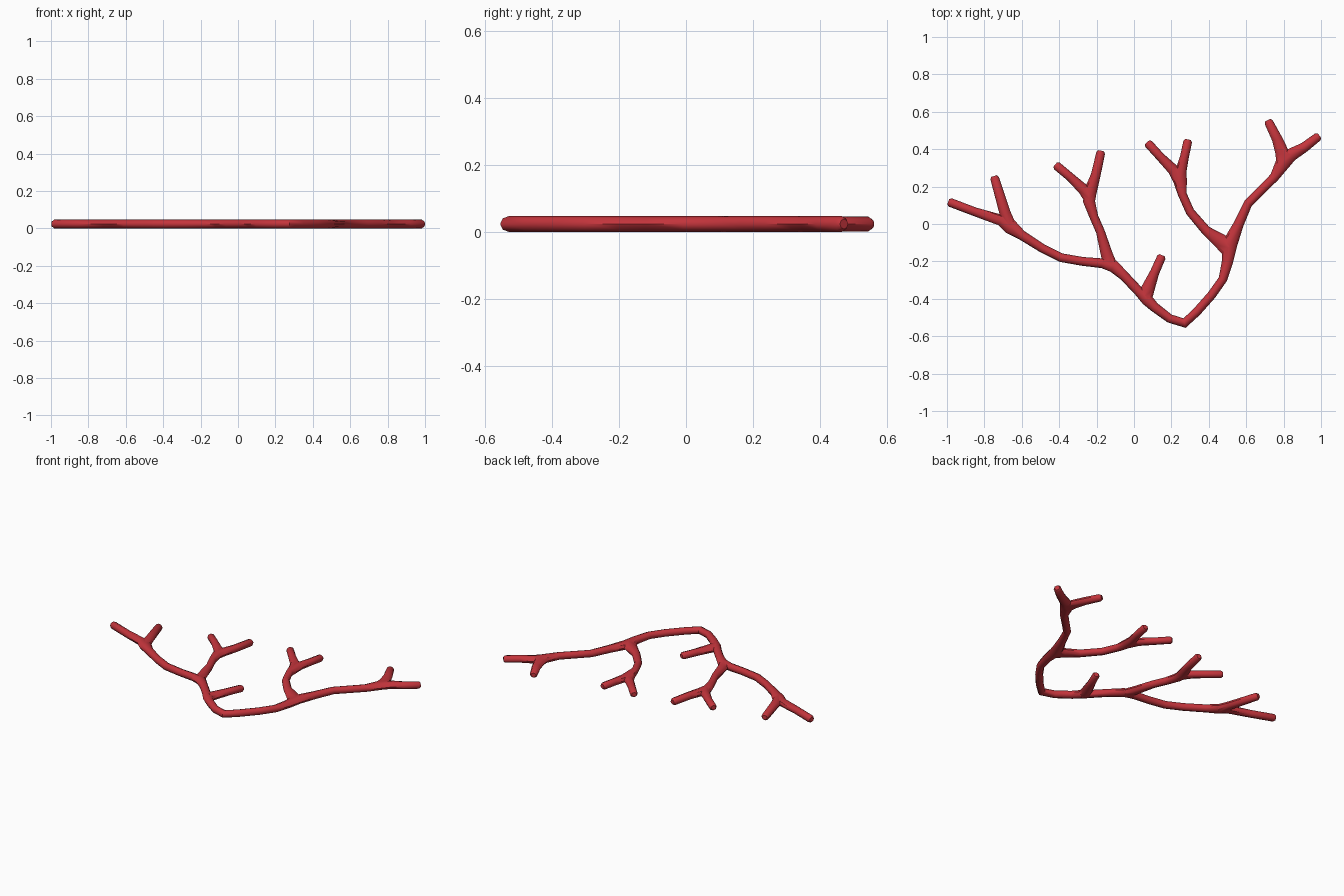
import bpy, bmesh, math
from mathutils import Vector

SIDES, R, ZC = 8, 0.0235, 0.0235

mat = bpy.data.materials.new("red")
mat.diffuse_color = (0.55, 0.035, 0.045, 1)


def tube(name, pts, rz, cap_start=False):
    """Closed octagonal tube lying flat; each point is (x, y[, half width])."""
    P = [Vector((p[0], p[1], ZC)) for p in pts]
    W = [p[2] if len(p) > 2 else R for p in pts]
    n = len(P)
    rings = []
    for i in range(n):
        a = (P[i] - P[i - 1]).normalized() if i > 0 else Vector()
        b = (P[i + 1] - P[i]).normalized() if i < n - 1 else Vector()
        t = (a + b).normalized()
        if i == 0 and cap_start:
            rings.append((P[0] - t * 0.012, t, W[0] * 0.65, rz * 0.65))
        rings.append((P[i], t, W[i], rz))
    # softened tip
    rings.append((P[-1] + t * 0.012, t, W[-1] * 0.65, rz * 0.65))

    bm = bmesh.new()
    loops = []
    for c, t, w, h in rings:
        side = Vector((-t.y, t.x, 0))
        loops.append([bm.verts.new(c + side * (w * math.cos(k * math.tau / SIDES))
                                   + Vector((0, 0, h * math.sin(k * math.tau / SIDES))))
                      for k in range(SIDES)])
    for A, B in zip(loops, loops[1:]):
        for k in range(SIDES):
            m = (k + 1) % SIDES
            bm.faces.new((A[k], A[m], B[m], B[k]))
    bm.faces.new(loops[0])
    bm.faces.new(loops[-1])
    bmesh.ops.recalc_face_normals(bm, faces=bm.faces)
    me = bpy.data.meshes.new(name)
    bm.to_mesh(me)
    bm.free()
    ob = bpy.data.objects.new(name, me)
    bpy.context.collection.objects.link(ob)
    me.materials.append(mat)
    return ob


# main stem, left tip to right tip
stem = tube("branching_stem", [
    (-0.982, 0.115), (-0.85, 0.065), (-0.71, 0.02, .03), (-0.66, -0.015, .04),
    (-0.60, -0.06, .026), (-0.49, -0.13), (-0.39, -0.18), (-0.275, -0.20),
    (-0.17, -0.21, .026), (-0.11, -0.225, .034), (-0.05, -0.28, .026),
    (0.03, -0.365, .026), (0.07, -0.405, .032), (0.11, -0.445, .026),
    (0.19, -0.505), (0.27, -0.53, .026), (0.335, -0.47), (0.415, -0.38),
    (0.475, -0.295), (0.50, -0.20, .03), (0.51, -0.11, .042), (0.56, 0.0, .027),
    (0.61, 0.11), (0.68, 0.18), (0.75, 0.25, .025), (0.80, 0.335, .042),
    (0.84, 0.37, .035), (0.91, 0.41, .027), (0.982, 0.465)], 0.0235, True)

# side branches and their forks
sides = [
    [(-0.665, -0.01, .035), (-0.69, 0.06, .03), (-0.745, 0.245)],
    [(-0.125, -0.22, .035), (-0.145, -0.165, .032), (-0.18, -0.04), (-0.215, 0.04),
     (-0.24, 0.12, .032), (-0.235, 0.17, .035), (-0.205, 0.26, .026), (-0.178, 0.38)],
    [(-0.235, 0.13, .03), (-0.27, 0.185, .03), (-0.34, 0.25), (-0.412, 0.31)],
    [(0.06, -0.385, .04), (0.075, -0.345, .036), (0.11, -0.26, .025), (0.146, -0.178)],
    [(0.51, -0.13, .05), (0.46, -0.09, .04), (0.385, -0.035, .026), (0.30, 0.065),
     (0.258, 0.16), (0.245, 0.235, .038), (0.25, 0.28, .03), (0.27, 0.36), (0.287, 0.44)],
    [(0.245, 0.22, .03), (0.21, 0.29, .03), (0.14, 0.36), (0.078, 0.428)],
    [(0.79, 0.31, .03), (0.795, 0.375, .038), (0.765, 0.455, .028), (0.72, 0.545)],
]

# weld the branches into the stem
bpy.context.view_layer.objects.active = stem
stem.select_set(True)
for i, pts in enumerate(sides):
    ob = tube("side_branch", pts, 0.0232 - i * 0.0002)
    mod = stem.modifiers.new("weld", "BOOLEAN")
    mod.operation, mod.solver, mod.object = "UNION", "EXACT", ob
    bpy.ops.object.modifier_apply(modifier=mod.name)
    bpy.data.objects.remove(ob)

bpy.ops.object.shade_smooth_by_angle(angle=math.radians(50))
